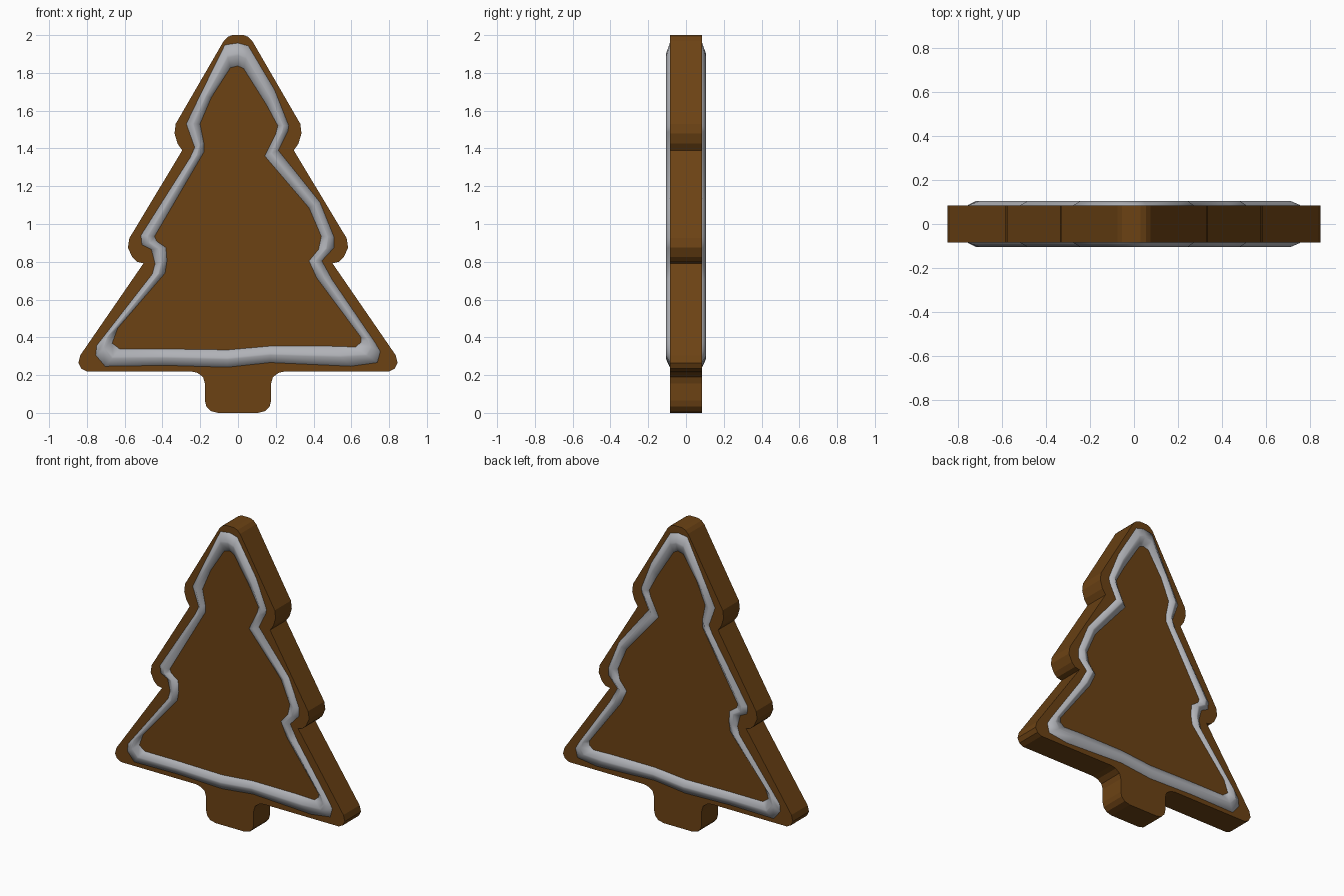
import bpy, bmesh

def material(name, rgb):
    m = bpy.data.materials.new(name)
    m.diffuse_color = (*rgb, 1)
    return m

def finish(bm, name, mat):
    bmesh.ops.recalc_face_normals(bm, faces=bm.faces)
    me = bpy.data.meshes.new(name)
    bm.to_mesh(me)
    bm.free()
    me.materials.append(mat)
    ob = bpy.data.objects.new(name, me)
    bpy.context.collection.objects.link(ob)
    return ob

brown = material("gingerbread brown", (0.15, 0.055, 0.007))
grey = material("icing grey", (0.44, 0.45, 0.48))
T = 0.085   # half thickness of the biscuit
R = 0.02    # icing height above the surface

# Biscuit: right half of the tree outline, mirrored and extruded
half = [(0.03, 2.0), (0.055, 1.99), (0.075, 1.97), (0.33, 1.53), (0.336, 1.48),
        (0.32, 1.425), (0.295, 1.39), (0.575, 0.925), (0.583, 0.875), (0.56, 0.825),
        (0.535, 0.80), (0.50, 0.792), (0.835, 0.305), (0.845, 0.265), (0.83, 0.235),
        (0.80, 0.22), (0.25, 0.22), (0.215, 0.212), (0.185, 0.19), (0.175, 0.155),
        (0.175, 0.065), (0.168, 0.035), (0.145, 0.01), (0.105, 0.0)]
outline = half + [(-x, z) for x, z in reversed(half)]
bm = bmesh.new()
face = bm.faces.new([bm.verts.new((x, -T, z)) for x, z in outline])
ext = bmesh.ops.extrude_face_region(bm, geom=[face])["geom"]
bmesh.ops.translate(bm, vec=(0, 2 * T, 0),
                    verts=[v for v in ext if isinstance(v, bmesh.types.BMVert)])
finish(bm, "tree_biscuit", brown)

# Icing: hand-piped line given as (outer x, outer z, inner x, inner z)
piping = [(0, 1.96, 0, 1.835), (.055, 1.945, .03, 1.82), (.195, 1.71, .15, 1.63),
          (.27, 1.52, .21, 1.52), (.265, 1.49, .20, 1.48), (.215, 1.39, .14, 1.36),
          (.435, 1.115, .375, 1.085), (.51, .93, .44, .935), (.51, .875, .425, .865),
          (.445, .805, .375, .805), (.50, .705, .415, .715), (.725, .375, .65, .40),
          (.755, .325, .65, .375), (.74, .265, .62, .35), (.60, .245, .485, .355),
          (.17, .265, .17, .355), (-.055, .24, -.055, .335), (-.385, .25, -.385, .34),
          (-.705, .245, -.625, .34), (-.755, .305, -.665, .37), (-.75, .355, -.635, .45),
          (-.455, .735, -.385, .74), (-.44, .79, -.375, .805), (-.46, .865, -.38, .875),
          (-.51, .89, -.43, .91), (-.515, .94, -.44, .935), (-.255, 1.35, -.18, 1.38),
          (-.23, 1.405, -.18, 1.43), (-.275, 1.53, -.20, 1.53), (-.20, 1.685, -.14, 1.67),
          (-.07, 1.95, -.04, 1.825)]
section = [(0, -0.005), (0.02, 0.001), (0.45, R), (0.55, R), (0.98, 0.001), (1, -0.005)]

def icing(name, side):
    bm = bmesh.new()
    rings = [[bm.verts.new((ox + (ix - ox) * t, side * (T + h), oz + (iz - oz) * t))
              for t, h in section] for ox, oz, ix, iz in piping]
    for a, b in zip(rings, rings[1:] + rings[:1]):
        for j in range(len(section)):
            k = (j + 1) % len(section)
            bm.faces.new((a[j], a[k], b[k], b[j]))
    ob = finish(bm, name, grey)
    for p in ob.data.polygons:
        p.use_smooth = True
    bpy.context.view_layer.objects.active = ob
    ob.select_set(True)
    bpy.ops.object.shade_smooth_by_angle(angle=0.9)
    ob.select_set(False)

icing("icing_front", -1)
icing("icing_back", 1)
